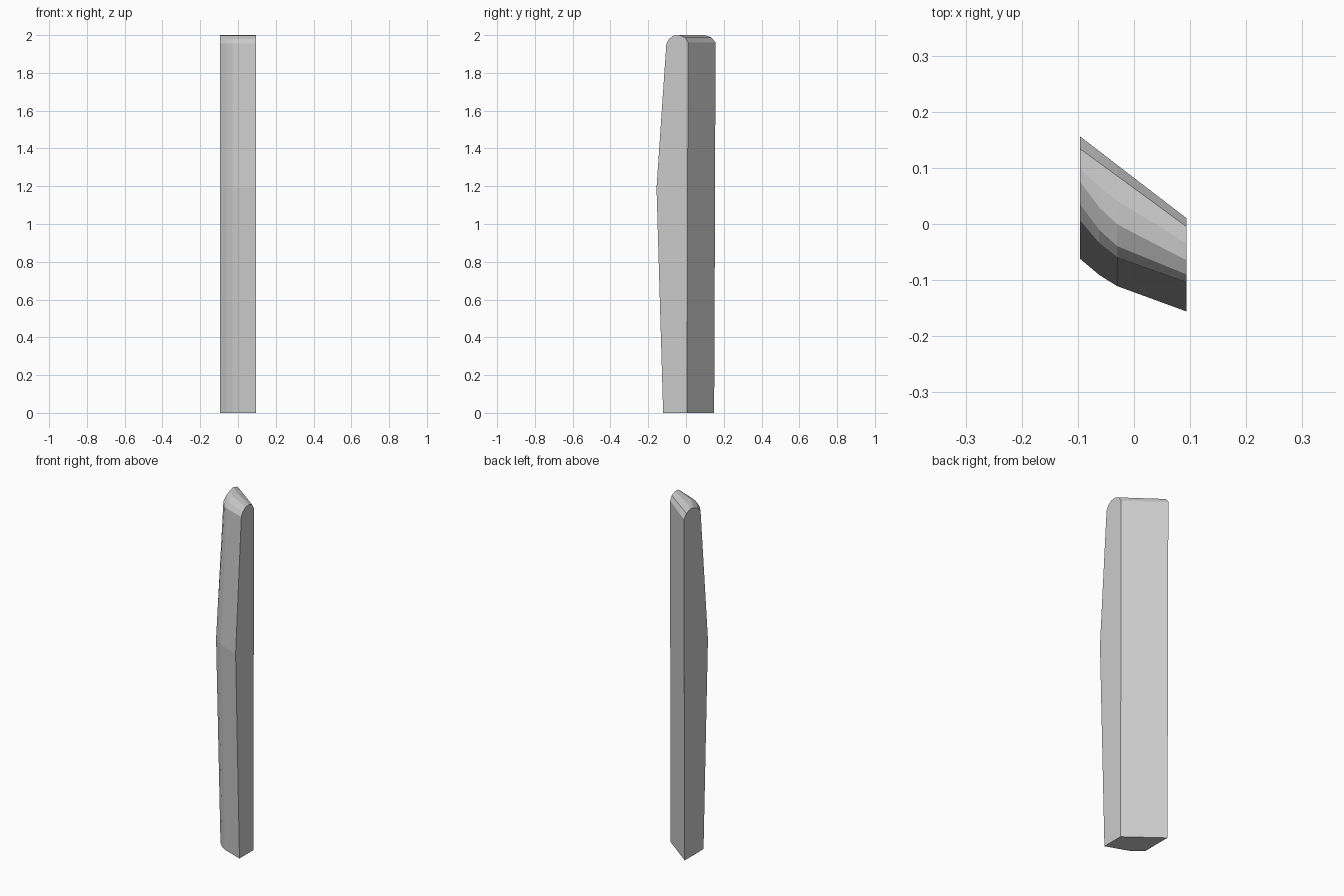
import bpy, bmesh

if "Cube" in bpy.data.objects:
    bpy.data.objects.remove(bpy.data.objects["Cube"])

# Profile rows running front-bottom to back-bottom:
# (z, y at left end, y at right end, forward bulge at the fold)
PROFILE = [
    (0.00, -0.022, -0.121, 0.020),
    (1.19, -0.062, -0.156, 0.016),
    (1.955, 0.005, -0.104, 0.027),
    (1.98, 0.035, -0.090, 0.031),
    (1.998, 0.075, -0.065, 0.027),
    (2.00, 0.098, -0.035, 0.010),
    (1.988, 0.134, -0.005, 0.0),
    (1.962, 0.156, 0.010, 0.0),
    (1.20, 0.154, 0.009, 0.0),
    (0.00, 0.149, 0.005, 0.0),
]
# Stations across the width: (x, share of the bulge)
STATIONS = [(-0.096, 0), (-0.062, 0.75), (-0.03, 1), (0.094, 0)]

# Fence slat: loft the rounded profile across the width
bm = bmesh.new()
rings = []
for x, share in STATIONS:
    t = (x + 0.096) / 0.19
    rings.append([bm.verts.new((x, a + (b - a) * t - bulge * share, z))
                  for z, a, b, bulge in PROFILE])
n = len(PROFILE)
for r0, r1 in zip(rings, rings[1:]):
    for i in range(n):
        j = (i + 1) % n
        bm.faces.new((r0[i], r1[i], r1[j], r0[j]))
bm.faces.new(rings[0])
bm.faces.new(rings[-1][::-1])
bmesh.ops.recalc_face_normals(bm, faces=bm.faces)
mesh = bpy.data.meshes.new("wooden_slat")
bm.to_mesh(mesh)
bm.free()
slat = bpy.data.objects.new("wooden_slat", mesh)
bpy.context.collection.objects.link(slat)
